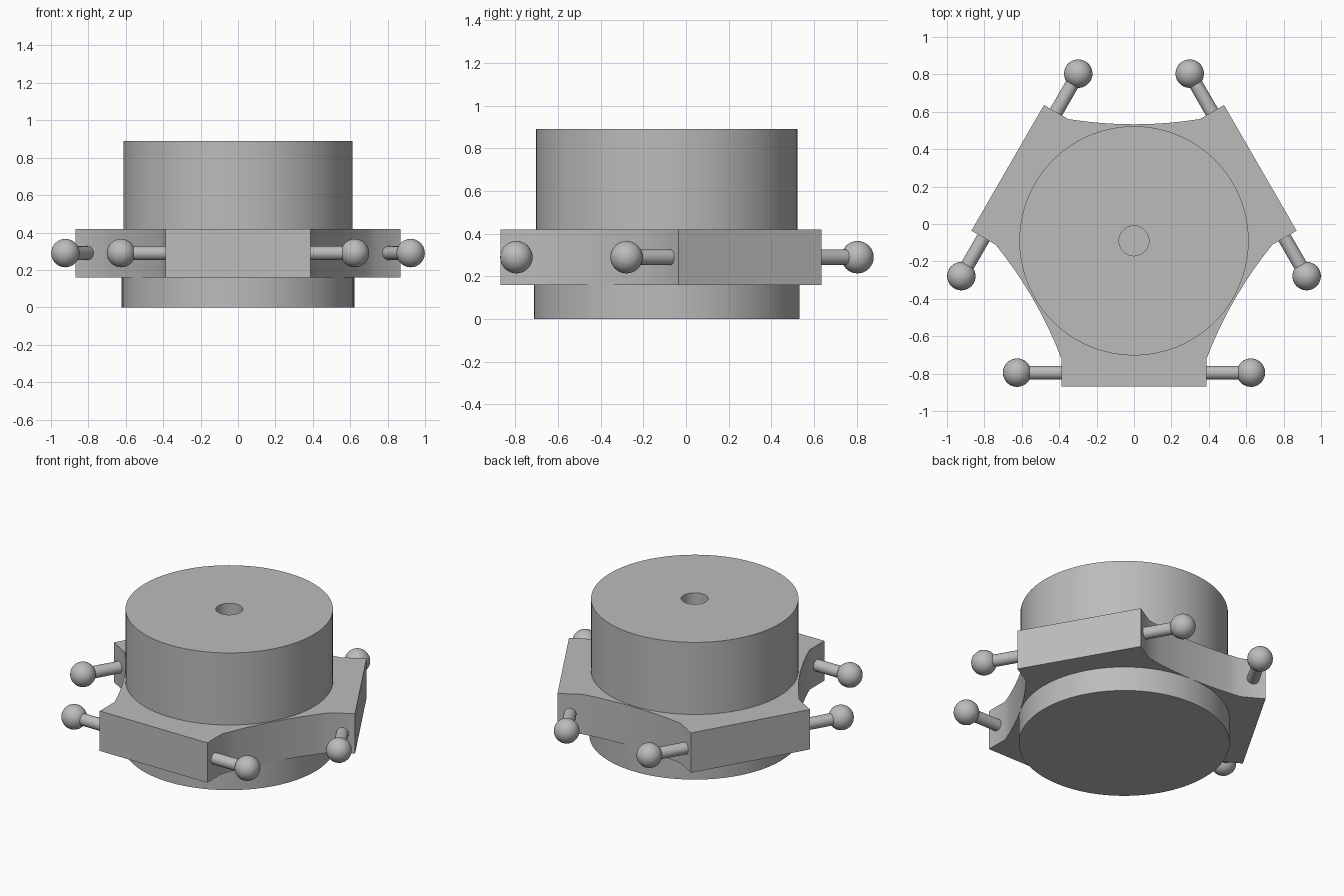
import bpy, bmesh, math
from mathutils import Matrix, Vector

old = bpy.data.objects.get("Cube")
if old:
    bpy.data.objects.remove(old, do_unlink=True)

CENTRE = Vector((0, -0.09, 0))
PLATE_LOW, PLATE_TOP = 0.16, 0.42
HALF_WIDTH, REACH, NECK = 0.388, 0.78, 0.63
PIN_Z = 0.29

grey = bpy.data.materials.new("plain_grey")
grey.use_nodes = True
colour = (0.5, 0.5, 0.5, 1)
grey.diffuse_color = colour
grey.node_tree.nodes["Principled BSDF"].inputs["Base Color"].default_value = colour


def finish(name, bm):
    """Turn a bmesh into a shaded object standing on the model's axis."""
    bmesh.ops.remove_doubles(bm, verts=bm.verts, dist=1e-5)
    bmesh.ops.recalc_face_normals(bm, faces=bm.faces)
    mesh = bpy.data.meshes.new(name)
    bm.to_mesh(mesh)
    bm.free()
    mesh.materials.append(grey)
    obj = bpy.data.objects.new(name, mesh)
    obj.location = CENTRE
    bpy.context.collection.objects.link(obj)
    bpy.ops.object.select_all(action="DESELECT")
    obj.select_set(True)
    bpy.context.view_layer.objects.active = obj
    bpy.ops.object.shade_smooth_by_angle(angle=math.radians(30))
    return obj


def lathe(name, profile, steps=72):
    """Revolve a (radius, height) profile around z."""
    bm = bmesh.new()
    verts = [bm.verts.new((r, 0, z)) for r, z in profile]
    edges = [bm.edges.new(pair) for pair in zip(verts, verts[1:])]
    bmesh.ops.spin(bm, geom=verts + edges, axis=(0, 0, 1), cent=(0, 0, 0),
                   angle=math.tau, steps=steps, use_merge=True)
    return finish(name, bm)


# Round base and the tall drum with its blind centre hole
lathe("base_disc", [(0, 0), (0.623, 0), (0.623, PLATE_LOW), (0, PLATE_LOW)])
lathe("upper_drum", [(0, PLATE_TOP), (0.08, PLATE_TOP), (0.08, 0.89),
                     (0.613, 0.89), (0.613, PLATE_TOP), (0.08, PLATE_TOP)])

# Three-armed plate: square arm ends joined by shallow concave arcs
outline = []
for arm in range(3):
    turn = Matrix.Rotation(math.tau * arm / 3, 3, "Z")
    for x, y in ((-HALF_WIDTH, -NECK), (-HALF_WIDTH, -REACH),
                 (HALF_WIDTH, -REACH), (HALF_WIDTH, -NECK)):
        outline.append(turn @ Vector((x, y, 0)))
    # Arc points between this arm and the next
    start = outline[-1]
    end = Matrix.Rotation(math.tau / 3, 3, "Z") @ turn @ Vector((-HALF_WIDTH, -NECK, 0))
    inward = -(start + end).normalized()
    for i in range(1, 8):
        t = i / 8
        outline.append(start.lerp(end, t) + inward * 0.028 * 4 * t * (1 - t))

bm = bmesh.new()
face = bm.faces.new([bm.verts.new(p + Vector((0, 0, PLATE_LOW))) for p in outline])
top = bmesh.ops.extrude_face_region(bm, geom=[face])["geom"]
bmesh.ops.translate(bm, verts=[v for v in top if isinstance(v, bmesh.types.BMVert)],
                    vec=(0, 0, PLATE_TOP - PLATE_LOW))
finish("three_arm_plate", bm)

# A ball-ended pin on each side of every arm
for arm in range(3):
    for side, label in ((-1, "right"), (1, "left")):
        place = Matrix.Rotation(math.tau * arm / 3, 4, "Z") @ Matrix.Translation(
            (side * 0.625, -0.705, PIN_Z))
        bm = bmesh.new()
        bmesh.ops.create_uvsphere(bm, u_segments=32, v_segments=16, radius=0.076,
                                  matrix=place)
        finish(f"pin_ball_{label}_{arm + 1}", bm)
        bm = bmesh.new()
        bmesh.ops.create_cone(bm, cap_ends=True, segments=24, radius1=0.037,
                              radius2=0.037, depth=0.26,
                              matrix=place @ Matrix.Translation((-side * 0.13, 0, 0))
                              @ Matrix.Rotation(math.pi / 2, 4, "Y"))
        finish(f"pin_rod_{label}_{arm + 1}", bm)
